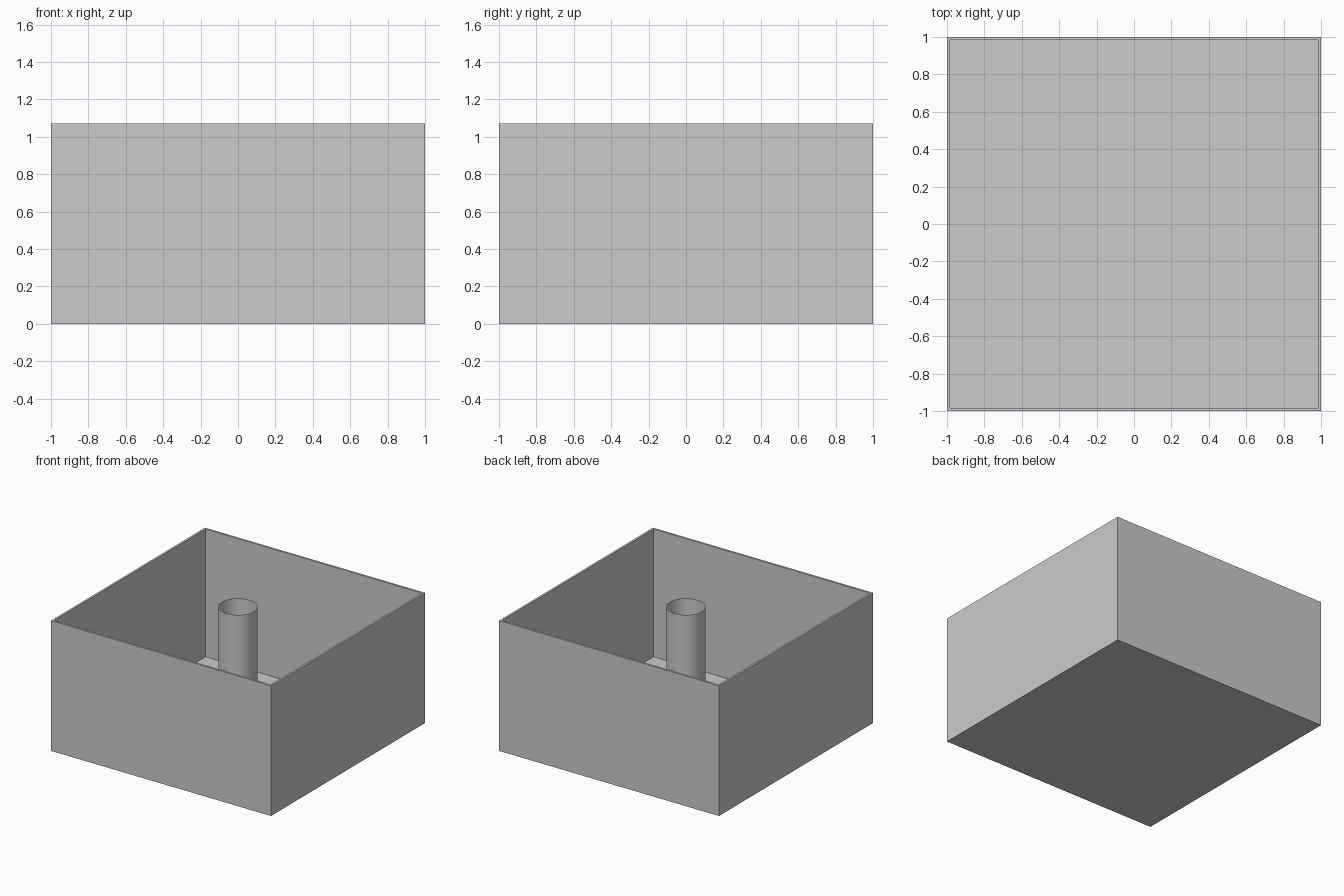
import bpy
import bmesh
from mathutils import Matrix

SIZE, HEIGHT = 2.0, 1.07
WALL, FLOOR = 0.024, 0.02
TUBE_RADIUS = 0.146

cube = bpy.data.objects.get("Cube")
if cube:
    bpy.data.objects.remove(cube, do_unlink=True)

grey = bpy.data.materials.new("plain grey")
grey.use_nodes = True
grey.diffuse_color = (0.6, 0.6, 0.6, 1)
grey.node_tree.nodes["Principled BSDF"].inputs["Base Color"].default_value = (0.6, 0.6, 0.6, 1)


def add_object(name, bm):
    mesh = bpy.data.meshes.new(name)
    bm.to_mesh(mesh)
    bm.free()
    mesh.materials.append(grey)
    obj = bpy.data.objects.new(name, mesh)
    bpy.context.collection.objects.link(obj)
    return obj


# Open box: inset the top face and sink it to the floor
bm = bmesh.new()
bmesh.ops.create_cube(bm, size=1)
bmesh.ops.scale(bm, vec=(SIZE, SIZE, HEIGHT), verts=bm.verts)
bmesh.ops.translate(bm, vec=(0, 0, HEIGHT / 2), verts=bm.verts)
bm.normal_update()
top = next(f for f in bm.faces if f.normal.z > 0.9)
bmesh.ops.inset_region(bm, faces=[top], thickness=WALL)
sunk = bmesh.ops.extrude_discrete_faces(bm, faces=[top])["faces"][0]
bmesh.ops.translate(bm, vec=(0, 0, FLOOR - HEIGHT), verts=sunk.verts)
bmesh.ops.recalc_face_normals(bm, faces=bm.faces)
add_object("open_box", bm)

# Thin open tube standing on the floor, level with the rim
bm = bmesh.new()
bmesh.ops.create_cone(
    bm, cap_ends=False, segments=64, radius1=TUBE_RADIUS, radius2=TUBE_RADIUS,
    depth=HEIGHT - FLOOR, matrix=Matrix.Translation((0, 0, (HEIGHT + FLOOR) / 2)))
for face in bm.faces:
    face.smooth = True
add_object("centre_tube", bm)
